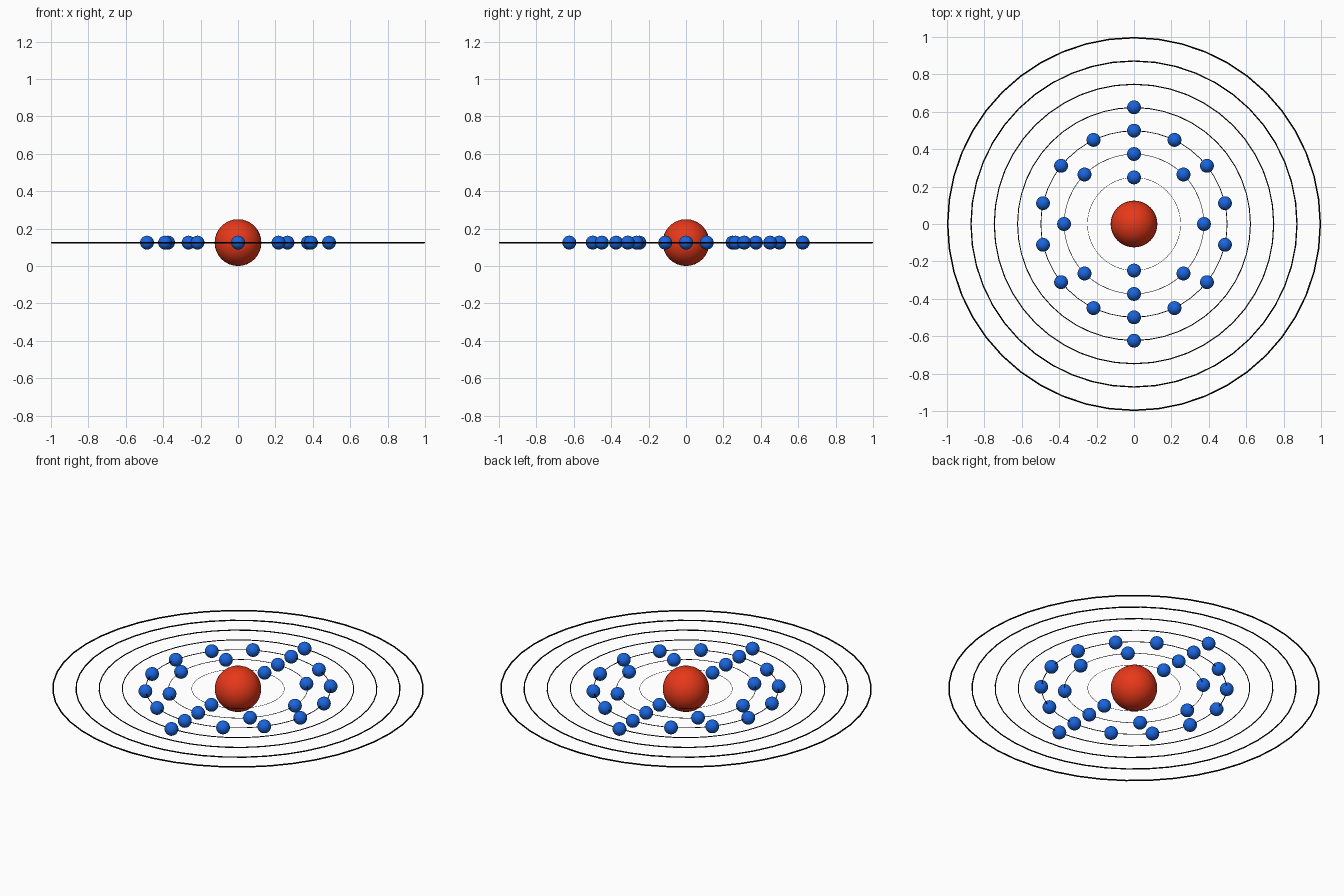
import bpy
from math import sin, cos, tau

if "Cube" in bpy.data.objects:
    bpy.data.objects.remove(bpy.data.objects["Cube"])

Z = 0.125        # height of the orbital plane
STEP = 0.125     # spacing between shells


def material(name, color):
    mat = bpy.data.materials.new(name)
    mat.diffuse_color = (*color, 1)
    mat.use_nodes = True
    mat.node_tree.nodes["Principled BSDF"].inputs["Base Color"].default_value = mat.diffuse_color
    return mat


def finish(name, mat):
    obj = bpy.context.object
    obj.name = name
    obj.data.materials.append(mat)
    bpy.ops.object.shade_smooth()
    return obj


def ball(name, radius, x, y, mat):
    bpy.ops.mesh.primitive_uv_sphere_add(segments=32, ring_count=16,
                                         radius=radius, location=(x, y, Z))
    return finish(name, mat)


red = material("nucleus_red", (0.8, 0.04, 0.01))
blue = material("electron_blue", (0.01, 0.13, 0.72))
black = material("orbit_black", (0.0, 0.0, 0.0))

# Nucleus
ball("nucleus", 0.125, 0, 0, red)

# Seven orbit rings, slightly thicker toward the outside
for i in range(7):
    outer = STEP * (i + 2)
    minor = 0.004 * outer
    bpy.ops.mesh.primitive_torus_add(major_segments=48, minor_segments=12,
                                     major_radius=outer - minor,
                                     minor_radius=minor, location=(0, 0, Z))
    finish(f"orbit_ring_{i + 1}", black)

# Electrons evenly spaced on the four filled shells, starting at the back
for shell, count in enumerate((2, 8, 14, 2)):
    r = STEP * (shell + 2) - 0.001
    for k in range(count):
        a = tau * k / count
        ball(f"electron_{shell + 1}_{k + 1}", 0.037, r * sin(a), r * cos(a), blue)
